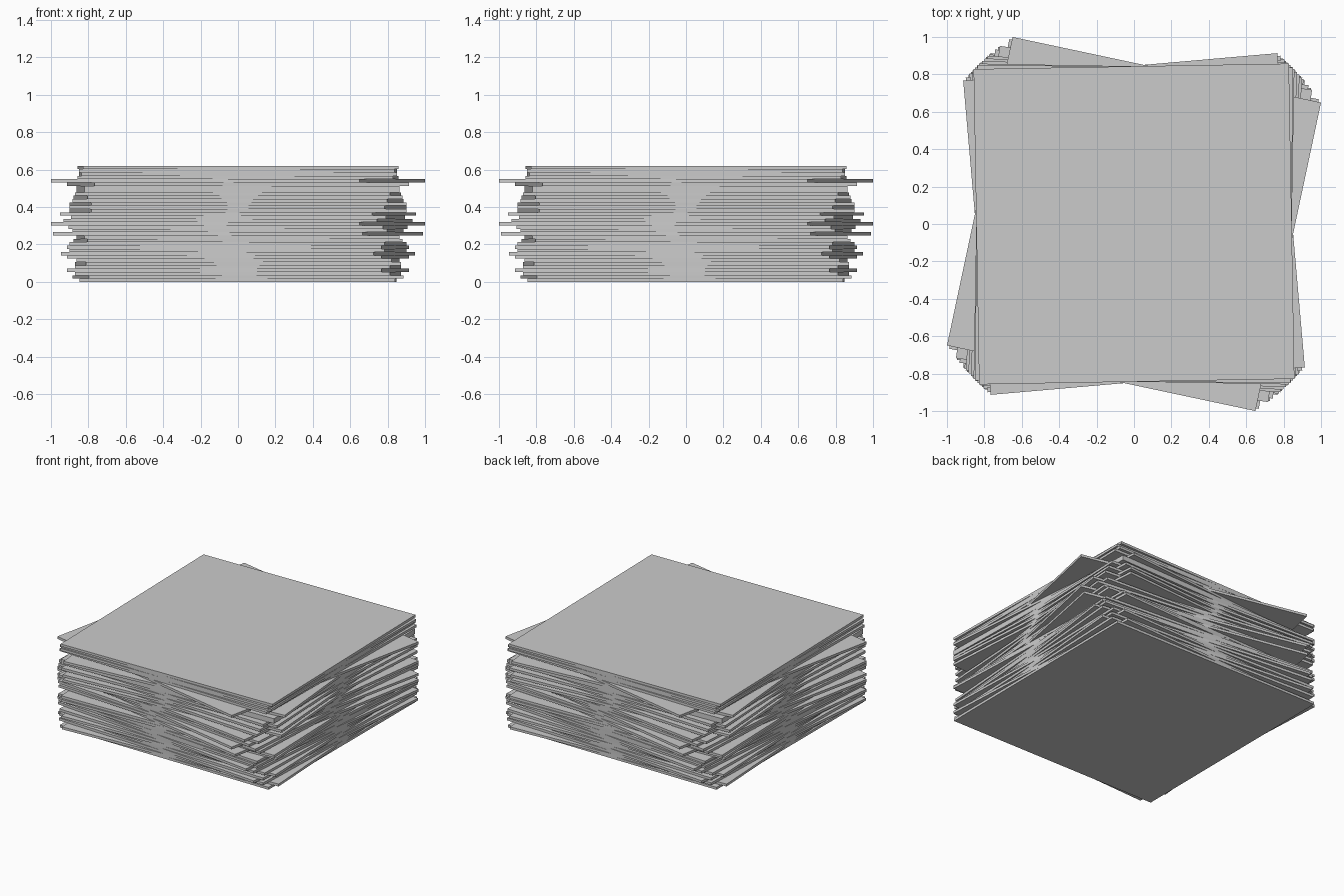
import bpy
import math

if "Cube" in bpy.data.objects:
    bpy.data.objects.remove(bpy.data.objects["Cube"], do_unlink=True)

SIDE = 1.686
HEIGHT = 0.62

# Turn of each sheet in degrees, from the bottom of the stack to the top
TURNS = [-0.3, 3, -2, -5, -2, 2, -1.5, -5, -7.5, -4,
         -5, -4, 2.5, 1.5, -11, -3, -4.5, -12, -6.5, -3.5,
         -8, 4, -4, 4, -3, 2.5, -2, 1.5, 1.5, 5,
         -12, -1, 0.5, -0.4, 1]
THICKNESS = HEIGHT / len(TURNS)

# Plain grey material
grey = bpy.data.materials.new("light grey")
colour = (0.6, 0.6, 0.6, 1)
grey.diffuse_color = colour
grey.use_nodes = True
grey.node_tree.nodes["Principled BSDF"].inputs["Base Color"].default_value = colour


def add_sheet(index, turn):
    """Add one thin square sheet at its level in the stack."""
    z = (index + 0.5) * THICKNESS
    bpy.ops.mesh.primitive_cube_add(
        size=1, location=(0, 0, z), rotation=(0, 0, math.radians(turn)))
    sheet = bpy.context.object
    sheet.name = f"square_sheet_{index + 1}"
    sheet.scale = (SIDE, SIDE, THICKNESS)
    bpy.ops.object.transform_apply(location=False, rotation=False, scale=True)
    sheet.data.materials.append(grey)


# Stack of loosely turned sheets
for index, turn in enumerate(TURNS):
    add_sheet(index, turn)
